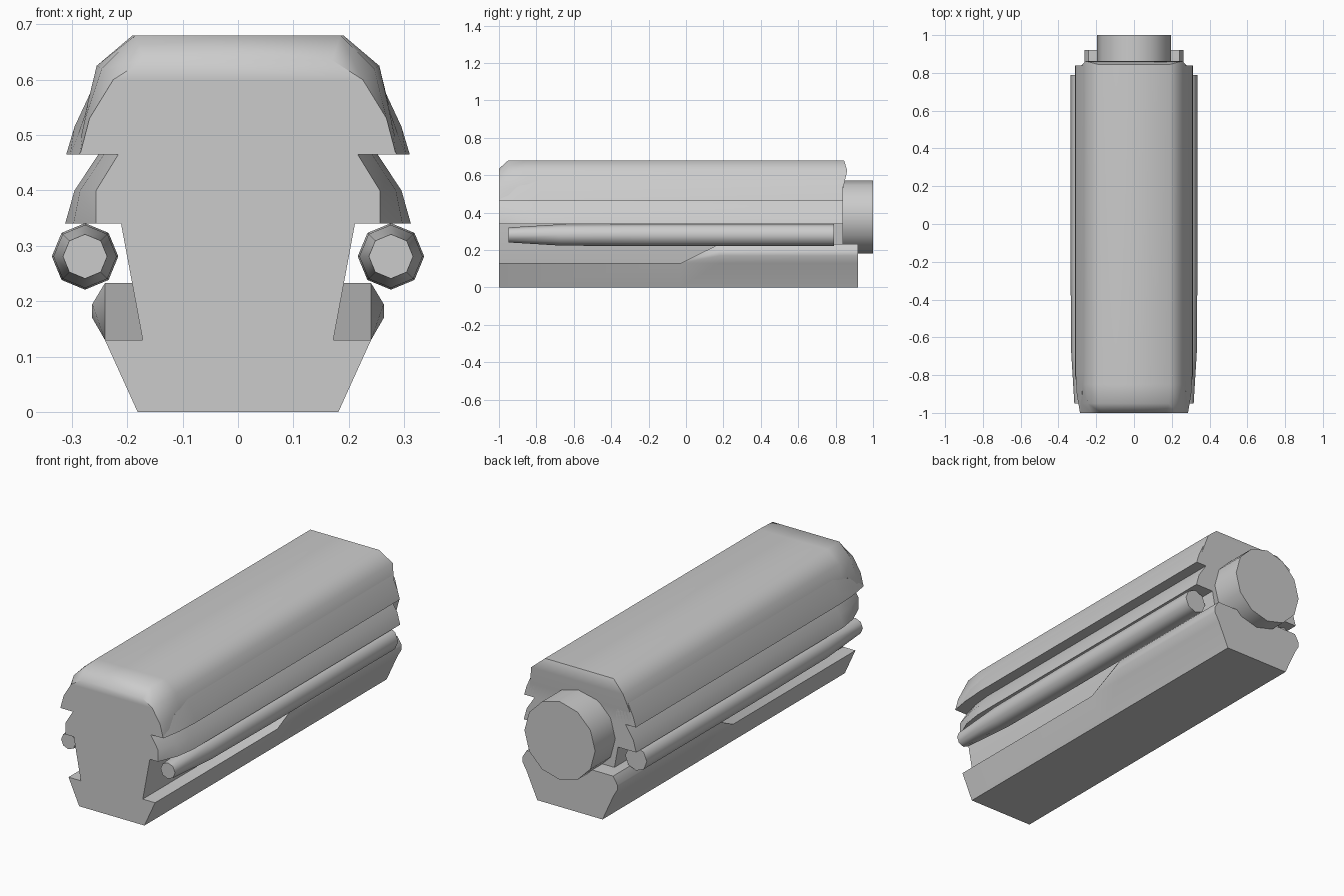
import bpy, bmesh, math

cube = bpy.data.objects.get("Cube")
if cube:
    bpy.data.objects.remove(cube, do_unlink=True)

grey = bpy.data.materials.new("plain_grey")
grey.use_nodes = True
grey.diffuse_color = (0.6, 0.6, 0.6, 1)
grey.node_tree.nodes["Principled BSDF"].inputs["Base Color"].default_value = (0.6, 0.6, 0.6, 1)


def finish(name, bm, mirror=False):
    bmesh.ops.remove_doubles(bm, verts=bm.verts, dist=0.0005)
    bmesh.ops.recalc_face_normals(bm, faces=bm.faces)
    mesh = bpy.data.meshes.new(name)
    bm.to_mesh(mesh)
    bm.free()
    mesh.materials.append(grey)
    obj = bpy.data.objects.new(name, mesh)
    bpy.context.collection.objects.link(obj)
    if mirror:
        obj.modifiers.new("Mirror", 'MIRROR').use_mirror_merge = False
    bpy.ops.object.select_all(action='DESELECT')
    obj.select_set(True)
    bpy.context.view_layer.objects.active = obj
    bpy.ops.object.shade_smooth_by_angle(angle=math.radians(50))
    return obj


def loft(name, sections, symmetric=True, lip=None):
    """Skin (y, [(x, z), ...]) sections; symmetric ones list the +x half only."""
    bm = bmesh.new()
    rings = []
    for k, (y, pts) in enumerate(sections):
        last = k == len(sections) - 1
        co = [(x, y + (lip[i] if lip and last else 0), z) for i, (x, z) in enumerate(pts)]
        if symmetric:
            co += [(-x, yy, z) for x, yy, z in reversed(co)]
        rings.append([bm.verts.new(c) for c in co])
    n = len(rings[0])
    for a, b in zip(rings, rings[1:]):
        for i in range(n):
            j = (i + 1) % n
            bm.faces.new((a[i], a[j], b[j], b[i]))
    for r in (rings[0], rings[-1]):
        if symmetric:
            for i in range(n // 2 - 1):
                bm.faces.new((r[i], r[i + 1], r[n - 2 - i], r[n - 1 - i]))
        else:
            bm.faces.new(r)
    return finish(name, bm, mirror=not symmetric)


def turned(name, x, z, rings, sides, spin=0, mirror=False):
    """Round part along y from (y, radius) rings."""
    bm = bmesh.new()
    loops = [[bm.verts.new((x + r * math.cos(spin + math.tau * i / sides), y,
                            z + r * math.sin(spin + math.tau * i / sides)))
              for i in range(sides)] for y, r in rings]
    for a, b in zip(loops, loops[1:]):
        for i in range(sides):
            j = (i + 1) % sides
            bm.faces.new((a[i], a[j], b[j], b[i]))
    bm.faces.new(loops[0])
    bm.faces.new(loops[-1])
    return finish(name, bm, mirror)


# Top cover with rounded nose and a small rear lip
cover = [(0.29, 0.465), (0.278, 0.53), (0.255, 0.625), (0.19, 0.68)]
loft("top_cover", [
    (-1.0, [(0.285, 0.465), (0.268, 0.53), (0.225, 0.6), (0.17, 0.635)]),
    (-0.95, [(0.29, 0.465), (0.276, 0.53), (0.246, 0.62), (0.185, 0.68)]),
    (-0.85, cover),
    (0.84, cover)], lip=[0, 0, 0.022, 0.005])

# Fins along the lower edge of the cover, fading out at the nose
fin = [(0.2, 0.465), (0.31, 0.465), (0.295, 0.515), (0.267, 0.575), (0.2, 0.575)]
loft("cover_fin", [
    (-1.0, [(0.2, 0.465), (0.286, 0.465), (0.285, 0.468), (0.283, 0.47), (0.2, 0.47)]),
    (-0.9, [(0.2, 0.465), (0.303, 0.465), (0.289, 0.5), (0.275, 0.54), (0.2, 0.54)]),
    (-0.78, fin),
    (0.84, fin)], symmetric=False)

# Side rails, narrow at the front
rail = [(0.19, 0.34), (0.312, 0.34), (0.295, 0.4), (0.252, 0.465), (0.19, 0.465)]
loft("side_rail", [
    (-1.0, [(0.19, 0.34), (0.256, 0.34), (0.256, 0.4), (0.216, 0.465), (0.19, 0.465)]),
    (-0.9, [(0.19, 0.34), (0.297, 0.34), (0.285, 0.4), (0.242, 0.465), (0.19, 0.465)]),
    (-0.8, rail),
    (0.84, rail)], symmetric=False)

# Central core
core = [(0.171, 0.125), (0.211, 0.34), (0.211, 0.47)]
loft("core", [(-1.0, core), (0.84, core)])

# Base with a ramp up to a taller rear
low = [(0.181, 0), (0.24, 0.13), (0.24, 0.13), (0.24, 0.13), (0.24, 0.13)]
tall = [(0.181, 0), (0.24, 0.13), (0.263, 0.17), (0.263, 0.195), (0.24, 0.233)]
loft("base", [(-1.0, low), (-0.03, low), (0.18, tall), (0.92, tall)])

# Side tubes with tapered tips, and the rear drum
turned("side_tube", 0.276, 0.281, [(-0.95, 0.04), (-0.67, 0.057), (-0.2, 0.06), (0.79, 0.06)],
       8, mirror=True)
turned("rear_drum", 0, 0.377, [(0.8, 0.196), (1.0, 0.196)], 12)
